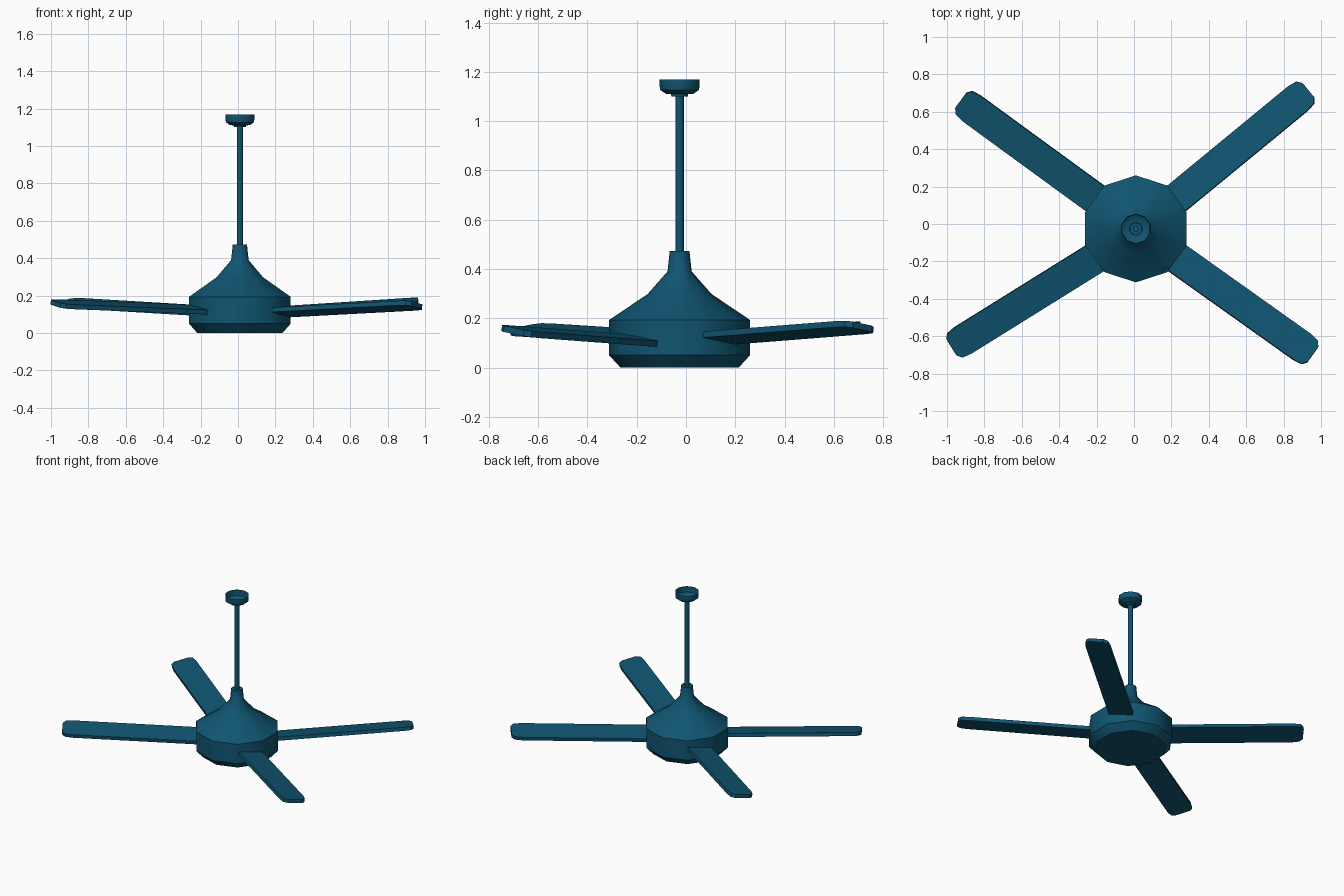
import bpy, bmesh, math
from mathutils import Matrix, Vector

cube = bpy.data.objects.get("Cube")
if cube:
    bpy.data.objects.remove(cube, do_unlink=True)

SIDES = 10
AXIS = Vector((0.01, -0.026, 0))

teal = bpy.data.materials.new("teal_paint")
teal.use_nodes = True
color = (0.005, 0.09, 0.165, 1)
teal.diffuse_color = color
teal.node_tree.nodes["Principled BSDF"].inputs["Base Color"].default_value = color


def add_object(name, bm, smooth_angle):
    bmesh.ops.recalc_face_normals(bm, faces=bm.faces)
    mesh = bpy.data.meshes.new(name)
    bm.to_mesh(mesh)
    bm.free()
    mesh.materials.append(teal)
    obj = bpy.data.objects.new(name, mesh)
    bpy.context.collection.objects.link(obj)
    bpy.ops.object.select_all(action='DESELECT')
    obj.select_set(True)
    bpy.context.view_layer.objects.active = obj
    bpy.ops.object.shade_smooth_by_angle(angle=math.radians(smooth_angle))
    return obj


def lathe(name, profile, cap_bottom=True, cap_top=True):
    """Turn a (radius, height) profile around the fan axis."""
    bm = bmesh.new()
    rings = []
    for r, z in profile:
        ring = []
        for i in range(SIDES):
            a = math.pi / 2 + math.tau * i / SIDES
            ring.append(bm.verts.new(AXIS + Vector((r * math.cos(a), r * math.sin(a), z))))
        rings.append(ring)
    for low, high in zip(rings, rings[1:]):
        for i in range(SIDES):
            j = (i + 1) % SIDES
            bm.faces.new((low[i], low[j], high[j], high[i]))
    if cap_bottom:
        bm.faces.new(rings[0])
    if cap_top:
        bm.faces.new(rings[-1])
    return add_object(name, bm, 40)


def blade(name, inner, tip, half=0.084, thick=0.025, pitch=0.17):
    """Flat pitched blade running from a point on the housing to its tip."""
    inner, tip = Vector(inner), Vector(tip)
    along = (tip - inner).normalized()
    across = Vector((-along.y, along.x, 0)).normalized()
    across = (across + Vector((0, 0, -pitch))).normalized()
    up = along.cross(across).normalized()
    end = (tip - inner).length + 0.015
    side = [(-0.08, half), (end - 0.07, half), (end - 0.02, 0.076), (end, 0.05)]
    outline = side + [(s, -w) for s, w in reversed(side)]
    bm = bmesh.new()
    face = bm.faces.new([bm.verts.new((s, w, -thick / 2)) for s, w in outline])
    solid = bmesh.ops.extrude_face_region(bm, geom=[face])
    moved = [v for v in solid["geom"] if isinstance(v, bmesh.types.BMVert)]
    bmesh.ops.translate(bm, verts=moved, vec=(0, 0, thick))
    frame = Matrix((along, across, up)).transposed().to_4x4()
    frame.translation = inner
    bmesh.ops.transform(bm, matrix=frame, verts=bm.verts)
    return add_object(name, bm, 30)


# Motor housing with bevelled base and sloped shoulder
lathe("motor_housing", [(0.24, 0), (0.286, 0.05), (0.286, 0.193),
                        (0.13, 0.298), (0.049, 0.39), (0.04, 0.473)])

# Hanging rod
lathe("down_rod", [(0.017, 0.45), (0.017, 1.12)])

# Open ceiling cup
lathe("ceiling_cup", [(0.017, 1.10), (0.033, 1.10), (0.035, 1.11), (0.056, 1.111),
                      (0.078, 1.126), (0.081, 1.14), (0.081, 1.168)],
      cap_bottom=False, cap_top=False)

# Four blades, each rising slightly outward
blade("back_left_blade", (0.227, 0.136, 0.12), (0.92, 0.706, 0.165))
blade("front_left_blade", (0.23, -0.182, 0.11), (0.944, -0.69, 0.148))
blade("front_right_blade", (-0.211, -0.184, 0.125), (-0.963, -0.652, 0.155))
blade("back_right_blade", (-0.211, 0.139, 0.12), (-0.914, 0.652, 0.162))
